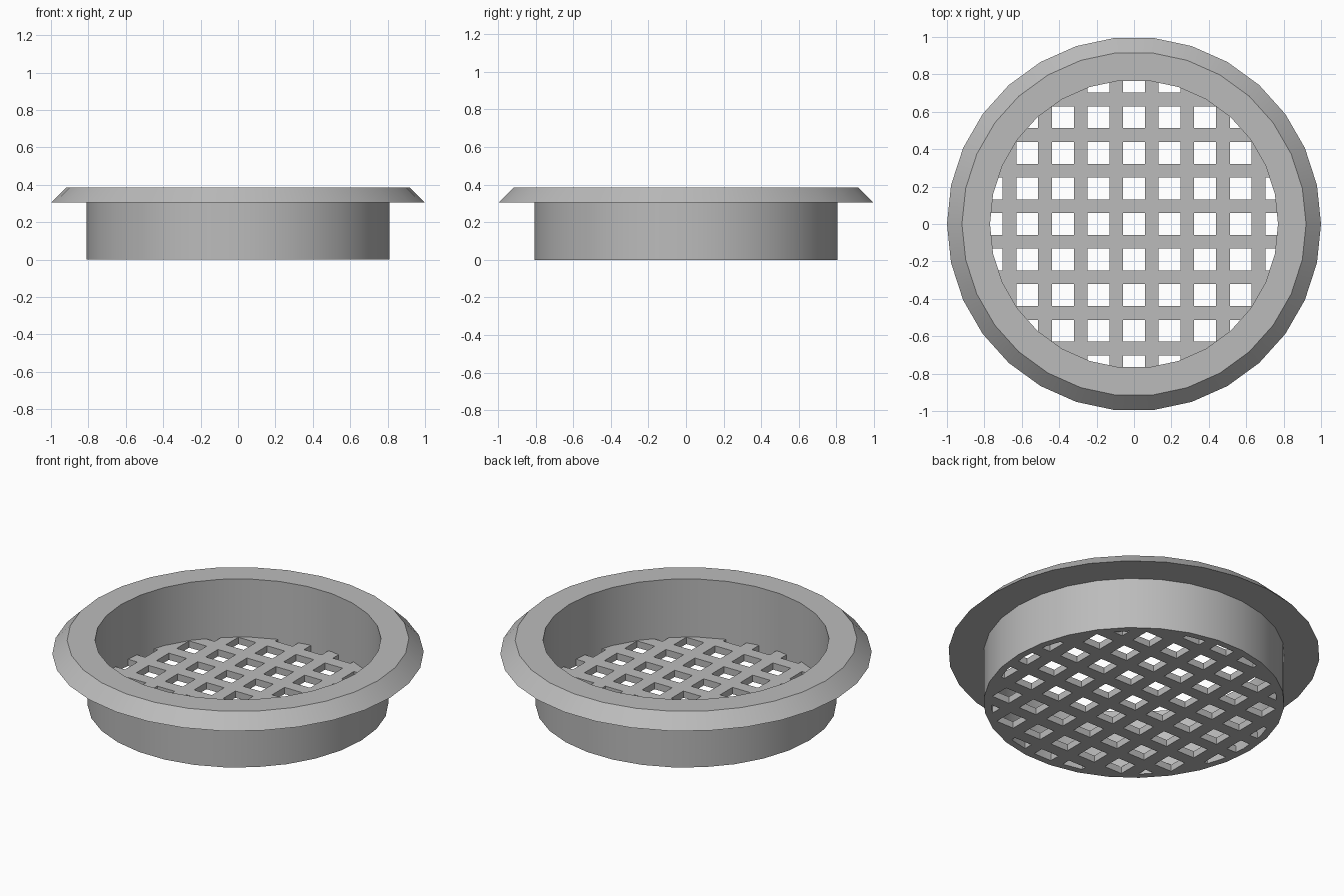
import bpy, bmesh, math
from mathutils import Matrix, Vector

cube = bpy.data.objects.get("Cube")
if cube:
    bpy.data.objects.remove(cube, do_unlink=True)

SIDES = 30
INNER = 0.77         # inside radius of the collar
FLOOR = 0.04         # grille thickness
PITCH = 0.19         # spacing of the square holes
HALF = 0.058         # half width of a hole

grey = bpy.data.materials.new("matte_grey")
grey.use_nodes = True
colour = (0.5, 0.5, 0.5, 1)
grey.diffuse_color = colour
grey.node_tree.nodes["Principled BSDF"].inputs["Base Color"].default_value = colour


def add_object(name, bm):
    bmesh.ops.recalc_face_normals(bm, faces=bm.faces)
    mesh = bpy.data.meshes.new(name)
    bm.to_mesh(mesh)
    bm.free()
    mesh.materials.append(grey)
    obj = bpy.data.objects.new(name, mesh)
    bpy.context.collection.objects.link(obj)
    return obj


# Collar with bevelled flange: closed profile turned about z
profile = [(INNER, 0), (0.81, 0), (0.81, 0.305), (1, 0.305), (0.92, 0.385), (INNER, 0.385)]
bm = bmesh.new()
rings = []
for i in range(SIDES):
    turn = Matrix.Rotation(math.tau * i / SIDES, 3, 'Z')
    rings.append([bm.verts.new(turn @ Vector((r, 0, z))) for r, z in profile])
for i, ring in enumerate(rings):
    following = rings[(i + 1) % SIDES]
    for j in range(len(profile)):
        k = (j + 1) % len(profile)
        bm.faces.new((ring[j], following[j], following[k], ring[k]))
collar = add_object("flanged_collar", bm)
bpy.ops.object.select_all(action='DESELECT')
collar.select_set(True)
bpy.context.view_layer.objects.active = collar
bpy.ops.object.shade_smooth_by_angle(angle=math.radians(30))

# Grille: disc sliced along the bar edges, hole cells removed, then thickened
bm = bmesh.new()
bm.faces.new([bm.verts.new(Matrix.Rotation(math.tau * i / SIDES, 3, 'Z') @ Vector((INNER, 0, 0)))
              for i in range(SIDES)])
for axis in (Vector((1, 0, 0)), Vector((0, 1, 0))):
    for n in range(-4, 5):
        for side in (-HALF, HALF):
            bmesh.ops.bisect_plane(bm, geom=bm.verts[:] + bm.edges[:] + bm.faces[:],
                                   plane_co=axis * (n * PITCH + side), plane_no=axis)


def in_hole(value):
    return abs(value - round(value / PITCH) * PITCH) < HALF


holes = []
for face in bm.faces:
    centre = face.calc_center_median()
    if in_hole(centre.x) and in_hole(centre.y):
        holes.append(face)
bmesh.ops.delete(bm, geom=holes, context='FACES')
top = bmesh.ops.extrude_face_region(bm, geom=bm.faces[:], use_keep_orig=True)
bmesh.ops.translate(bm, vec=(0, 0, FLOOR),
                    verts=[v for v in top["geom"] if isinstance(v, bmesh.types.BMVert)])
add_object("grille", bm)
